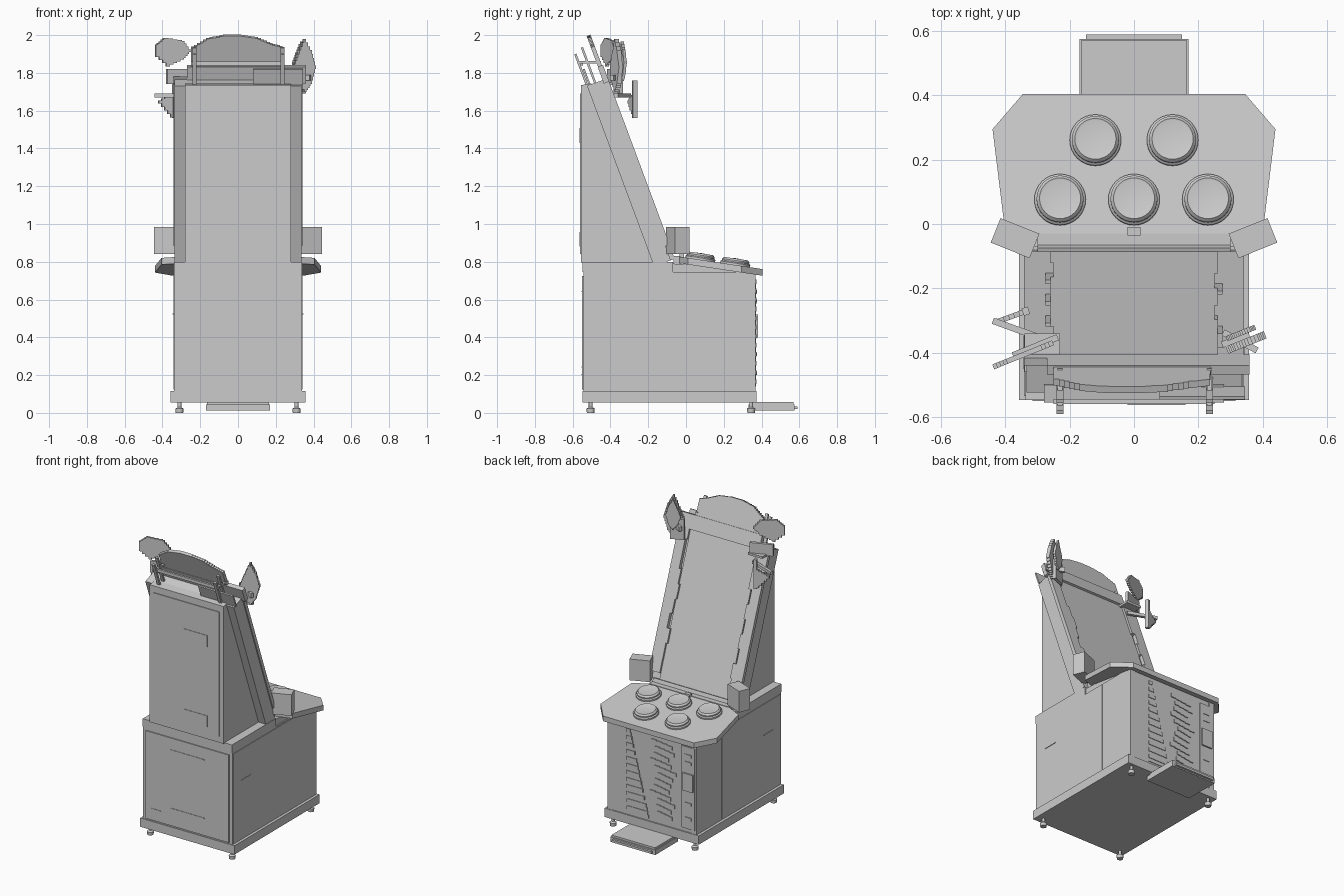
import bpy, bmesh, math, random
from mathutils import Matrix, Vector

if "Cube" in bpy.data.objects:
    bpy.data.objects.remove(bpy.data.objects["Cube"])
random.seed(4)

grey = bpy.data.materials.new("plain grey")
grey.use_nodes = True
grey.diffuse_color = (0.6, 0.6, 0.6, 1)
grey.node_tree.nodes["Principled BSDF"].inputs["Base Color"].default_value = (0.6, 0.6, 0.6, 1)

WORLD = Matrix()
SIDE = Matrix.Rotation(math.pi / 2, 4, 'Z')           # profile drawn in y, z
SLANT = Matrix.Translation((0, -0.075, 0.81)) @ Matrix.Rotation(0.356, 4, 'X')
# Sloping desk: drawn in x, y with height as the extrusion
DESK = Matrix(((1, 0, 0, 0), (0, 0, 1, 0), (0, 1, -0.15, 0.822), (0, 0, 0, 1)))


def finish(name, bm, matrix):
    bmesh.ops.transform(bm, matrix=matrix, verts=bm.verts)
    bmesh.ops.recalc_face_normals(bm, faces=bm.faces)
    mesh = bpy.data.meshes.new(name)
    bm.to_mesh(mesh)
    bm.free()
    mesh.materials.append(grey)
    obj = bpy.data.objects.new(name, mesh)
    bpy.context.collection.objects.link(obj)
    return obj


def prism(name, pts, y0, y1, matrix=WORLD):
    """Outline in local x, z pushed from y0 to y1."""
    bm = bmesh.new()
    face = bm.faces.new([bm.verts.new((x, y0, z)) for x, z in pts])
    new = bmesh.ops.extrude_face_region(bm, geom=[face])["geom"]
    bmesh.ops.translate(bm, vec=(0, y1 - y0, 0),
                        verts=[v for v in new if isinstance(v, bmesh.types.BMVert)])
    return finish(name, bm, matrix)


def box(name, xs, ys, zs, matrix=WORLD):
    (a, b), (c, d) = xs, zs
    return prism(name, [(a, c), (b, c), (b, d), (a, d)], ys[0], ys[1], matrix)


def lathe(name, profile, matrix, steps=32):
    bm = bmesh.new()
    vs = [bm.verts.new((r, 0, z)) for r, z in profile]
    es = [bm.edges.new(p) for p in zip(vs, vs[1:])]
    bmesh.ops.spin(bm, geom=vs + es, cent=(0, 0, 0), axis=(0, 0, 1),
                   angle=math.tau, steps=steps)
    bmesh.ops.remove_doubles(bm, verts=bm.verts, dist=1e-5)
    obj = finish(name, bm, matrix)
    bpy.ops.object.select_all(action='DESELECT')
    obj.select_set(True)
    bpy.context.view_layer.objects.active = obj
    bpy.ops.object.shade_smooth_by_angle(angle=math.radians(35))


def plate_at(x, y, z, turn):
    return Matrix.Translation((x, y, z)) @ Matrix.Rotation(math.radians(turn), 4, 'Z')


def stepped(pts, n=6):
    """Turn every sloping edge of an outline into small stairs."""
    out = []
    for p, q in zip(pts, pts[1:] + pts[:1]):
        for i in range(n):
            a, b = Vector(p).lerp(q, i / n), Vector(p).lerp(q, (i + 1) / n)
            out += [tuple(a)]
            if abs(a.x - b.x) > 1e-4 and abs(a.y - b.y) > 1e-4:
                out += [(b.x, a.y)]
    return out


# Lower cabinet
box("base_plinth", (-0.357, 0.357), (-0.548, 0.372), (0.055, 0.115))
box("lower_cabinet", (-0.338, 0.338), (-0.543, 0.364), (0.115, 0.745))
box("cabinet_shoulder", (-0.338, 0.338), (-0.548, -0.07), (0.745, 0.8))
prism("desk_support", [(0.02, 0.745), (0.36, 0.745), (0.02, 0.785), (-0.07, 0.79), (-0.07, 0.745)],
      -0.33, 0.33, SIDE)
box("lower_back_door", (-0.315, 0.315), (-0.55, -0.54), (0.125, 0.725))
for s in (-1, 1):
    side = "left" if s > 0 else "right"
    box(side + "_side_panel", (s * 0.334, s * 0.342), (-0.535, 0.1), (0.125, 0.735))
    box(side + "_side_handle", (s * 0.338, s * 0.346), (-0.45, -0.35), (0.52, 0.526))
    box(side + "_corner_post", (s * 0.3, s * 0.338), (0.36, 0.369), (0.115, 0.745))
    for y in (-0.505, 0.345):
        lathe(side + "_foot", [(0, 0), (0.02, 0), (0.022, 0.022), (0.01, 0.03), (0.01, 0.06), (0, 0.06)],
              Matrix.Translation((s * 0.31, y, 0)), 12)
for z in (0.24, 0.64):
    box("door_vent", (-0.13, 0.13), (-0.553, -0.549), (z, z + 0.006))
box("door_handle", (-0.27, -0.2), (-0.553, -0.549), (0.2, 0.206))

# Front face: coin panel and stepped relief
box("coin_panel", (-0.325, -0.225), (0.36, 0.371), (0.14, 0.7))
box("coin_box", (-0.315, -0.235), (0.365, 0.381), (0.4, 0.52))
for z in (0.2, 0.3, 0.58, 0.63):
    box("coin_slot", (-0.3, -0.25), (0.37, 0.375), (z, z + 0.02))
for i in range(24):
    z = 0.13 + i * 0.024
    box("relief_stair", (0.17 - 0.006 * (24 - i), 0.19), (0.362, 0.368 + 0.004 * (i % 2)), (z, z + 0.024))
for i in range(12):
    z, c = 0.16 + i * 0.044, random.uniform(-0.11, -0.06)
    w = random.uniform(0.05, 0.085)
    prism("relief_bar", stepped([(c - w, z), (c + w, z + 0.02), (c + w, z + 0.04), (c - w, z + 0.02)], 4),
          0.362, 0.37)

# Foot pedal
box("pedal_base", (-0.17, 0.17), (0.33, 0.575), (0.012, 0.045))
box("pedal_rim", (-0.15, 0.15), (0.34, 0.59), (0.02, 0.035))
box("pedal_top", (-0.165, 0.165), (0.35, 0.57), (0.044, 0.058))

# Sloping control desk with five round buttons
outline = [(0.345, 0.405), (0.44, 0.295), (0.405, 0.01), (0.3, -0.035)]
prism("control_desk", outline + [(-x, y) for x, y in reversed(outline)], -0.035, 0, DESK)
ring = [(0.08, 0), (0.08, 0.01), (0.073, 0.016), (0.073, 0.024), (0.064, 0.034), (0.058, 0.032), (0, 0.036)]
for x, y in ((-0.12, 0.26), (0.12, 0.26), (-0.23, 0.075), (0, 0.075), (0.23, 0.075)):
    lathe("desk_button", ring, Matrix.Translation((x, y, 0.822 - 0.15 * y))
          @ Matrix.Rotation(-0.149, 4, 'X'))
box("desk_latch", (-0.02, 0.02), (-0.035, -0.01), (0.81, 0.845))
box("desk_back_bar", (-0.3, 0.3), (-0.065, -0.03), (0.78, 0.83))
for s in (-1, 1):
    box("left_speaker" if s > 0 else "right_speaker", (-0.065, 0.065), (-0.041, 0.041), (0.84, 0.985),
        plate_at(s * 0.37, -0.044, 0, s * 22))

# Upper cabinet and sloping screen
prism("upper_cabinet", [(-0.555, 0.795), (-0.555, 1.735), (-0.5, 1.745), (-0.15, 0.795)], -0.28, 0.28, SIDE)
box("upper_back_door", (-0.25, 0.25), (-0.56, -0.55), (0.84, 1.69))
for z in (0.95, 1.5):
    box("back_bracket", (-0.02, 0.16), (-0.563, -0.559), (z, z + 0.007))
    box("back_bracket_leg", (0.153, 0.16), (-0.563, -0.559), (z - 0.07, z))
box("screen_case", (-0.335, 0.335), (-0.1, -0.006), (0, 1.02), SLANT)
box("screen_glass", (-0.26, 0.26), (-0.01, 0.004), (0.03, 1.02), SLANT)
for s in (-1, 1):
    edge = [(s * 0.342, 1.03), (s * 0.342, 0.08)]
    for i in range(10):
        x = s * random.choice((0.25, 0.26, 0.275))
        edge += [(x, 0.08 + i * 0.095), (x, 0.08 + (i + 1) * 0.095)]
    prism("screen_border", edge, -0.006, 0.018, SLANT)
box("screen_sill", (-0.3, 0.3), (-0.006, 0.016), (0, 0.04), SLANT)

# Header sign above the screen and its struts
box("header_base", (-0.27, 0.36), (-0.012, 0.018), (1.0, 1.095), SLANT)
arch = [(-0.25, 1.08), (-0.25, 1.2), (-0.17, 1.25), (-0.08, 1.268), (0, 1.268),
        (0.09, 1.255), (0.17, 1.22), (0.235, 1.2), (0.24, 1.08)]
prism("header_sign", stepped(arch, 5), -0.01, 0.012, SLANT)
box("header_rear_plate", (0.08, 0.345), (-0.09, -0.08), (1.02, 1.11), SLANT)
for x in (-0.23, 0.235):
    box("rear_strut", (x - 0.011, x + 0.011), (-0.105, -0.093), (0.97, 1.2), SLANT)
    box("middle_strut", (x - 0.011, x + 0.011), (-0.06, -0.048), (1.0, 1.22), SLANT)
    box("strut_tie", (x - 0.008, x + 0.008), (-0.565, -0.45), (1.85, 1.862))
box("strut_crossbar", (-0.25, 0.235), (-0.56, -0.545), (1.84, 1.86))

# Left ornament: pointed blades
blade = [(0, 0.17), (0.045, 0.09), (0.068, 0.01), (0.045, -0.07), (0.015, -0.11),
         (-0.03, -0.06), (-0.06, 0.02), (-0.035, 0.09)]
prism("left_blade", stepped(blade, 4), -0.012, 0.012, plate_at(0.345, -0.37, 1.81, 22))
prism("left_blade_front", stepped([(x * 0.75, z * 0.75) for x, z in blade], 4), -0.008, 0.008,
      plate_at(0.33, -0.34, 1.84, 22))
box("left_blade_guard", (-0.055, 0.035), (-0.01, 0.01), (1.69, 1.83), plate_at(0.325, -0.355, 0, 22))
box("left_blade_peg", (-0.06, 0.06), (-0.01, 0.01), (1.76, 1.79), plate_at(0.33, -0.365, 0, -28))

# Right ornament: fan, hanging arrow and arms
fan = [(-0.1, -0.01), (-0.1, 0.04), (-0.055, 0.075), (0.05, 0.06), (0.1, 0),
       (0.06, -0.04), (-0.02, -0.075)]
prism("right_fan", stepped(fan, 4), -0.008, 0.008, plate_at(-0.345, -0.407, 1.91, 22))
box("right_fan_stem", (-0.05, 0.1), (-0.01, 0.01), (1.74, 1.82), plate_at(-0.33, -0.39, 0, 22))
box("right_fan_bracket", (-0.34, -0.23), (-0.46, -0.34), (1.735, 1.75))
arrow = [(-0.065, 0), (0.02, 0.045), (0.02, -0.09)]
prism("right_arrow", stepped(arrow, 5), -0.008, 0.008, plate_at(-0.36, -0.28, 1.655, 20))
box("right_arrow_post", (0.015, 0.035), (-0.012, 0.012), (1.56, 1.76), plate_at(-0.36, -0.28, 0, 20))
box("right_arrow_arm", (-0.1, 0.1), (-0.01, 0.01), (1.67, 1.69), plate_at(-0.345, -0.335, 0, -20))
